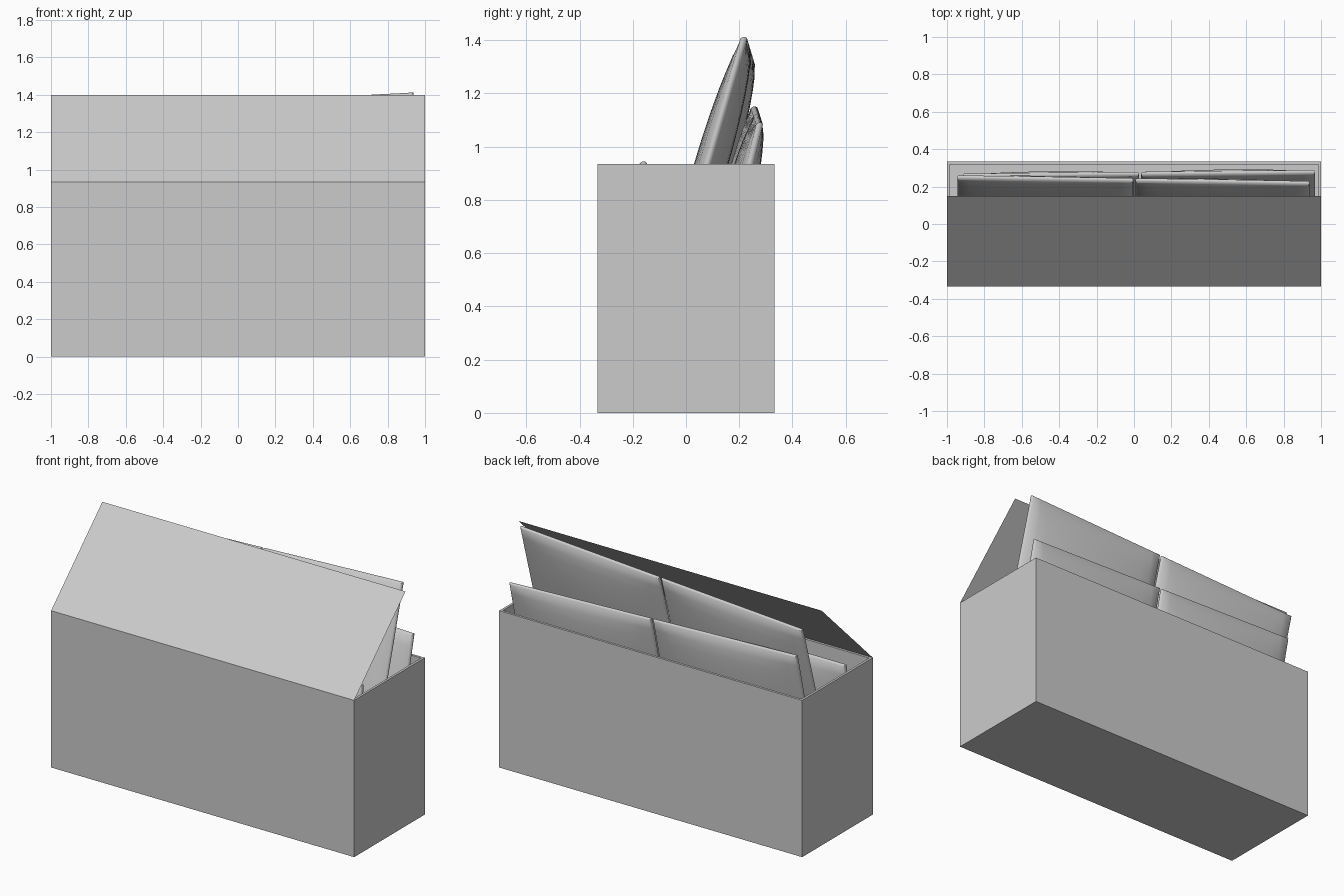
import bpy, bmesh

if "Cube" in bpy.data.objects:
    bpy.data.objects.remove(bpy.data.objects["Cube"], do_unlink=True)

grey = bpy.data.materials.new("light grey")
grey.use_nodes = True
colour = (0.6, 0.6, 0.6, 1)
grey.diffuse_color = colour
grey.node_tree.nodes["Principled BSDF"].inputs["Base Color"].default_value = colour

W, D, H = 1.0, 0.333, 0.935      # half width, half depth, rim height


def add(name, bm, smooth=False):
    """Turn a bmesh into a named grey object."""
    mesh = bpy.data.meshes.new(name)
    bm.normal_update()
    bm.to_mesh(mesh)
    bm.free()
    mesh.materials.append(grey)
    ob = bpy.data.objects.new(name, mesh)
    bpy.context.collection.objects.link(ob)
    if smooth:
        bpy.ops.object.select_all(action="DESELECT")
        ob.select_set(True)
        bpy.context.view_layer.objects.active = ob
        bpy.ops.object.shade_smooth_by_angle(angle=0.9)


# Storage box: hollow with thin walls
bm = bmesh.new()
bmesh.ops.create_cube(bm, size=1)
for v in bm.verts:
    v.co = (v.co.x * 2 * W, v.co.y * 2 * D, (v.co.z + 0.5) * H)
bm.normal_update()
top = max(bm.faces, key=lambda f: f.calc_center_median().z)
bmesh.ops.inset_region(bm, faces=[top], thickness=0.02)
floor = bmesh.ops.extrude_discrete_faces(bm, faces=[top])["faces"][0]
for v in floor.verts:
    v.co.z = 0.02
add("storage_box", bm)

# Lid: thin sheet hinged on the front rim, propped half open
bm = bmesh.new()
corners = [(-W, -D, H), (W, -D, H), (W, 0.15, 1.4), (-W, 0.15, 1.4)]
bm.faces.new([bm.verts.new(c) for c in corners])
add("open_lid", bm)


def cushion(name, x0, x1, top, tilt, y, yaw, lean, height=0.92):
    """Plump pad from x0 to x1, sheared to lean back and rise along x."""
    bm = bmesh.new()
    bmesh.ops.create_cube(bm, size=2)
    bmesh.ops.subdivide_edges(bm, edges=bm.edges[:], cuts=15, use_grid_fill=True)
    for vert in bm.verts:
        u, t, v = vert.co
        puff = max(0, (1 - u * u) * (1 - v * v)) ** 0.6
        half = 0.013 + 0.05 * puff
        edge = 1 - 0.015 * t * t          # rounded rim
        px = (x0 + x1) / 2 + u * edge * (x1 - x0) / 2
        pz = top + tilt * px + (v * edge - 1) * height / 2
        py = y + yaw * px + lean * (pz - H) + t * half
        vert.co = (px, py, pz)
    add(name, bm, smooth=True)


# Three rows of two cushions
rows = {
    "middle": (0.0, 1.362, 0.054, 0.11, -0.032, 0.29),
    "back": (0.03, 1.122, -0.032, 0.2225, 0.018, 0.24),
    "front": (0.0, 0.945, 0.0, -0.16, 0.0, 0.1),
}
for row, (shift, *shape) in rows.items():
    cushion(row + "_cushion_right", shift - 0.945, shift - 0.004, *shape)
    cushion(row + "_cushion_left", shift + 0.008, shift + 0.938, *shape)
